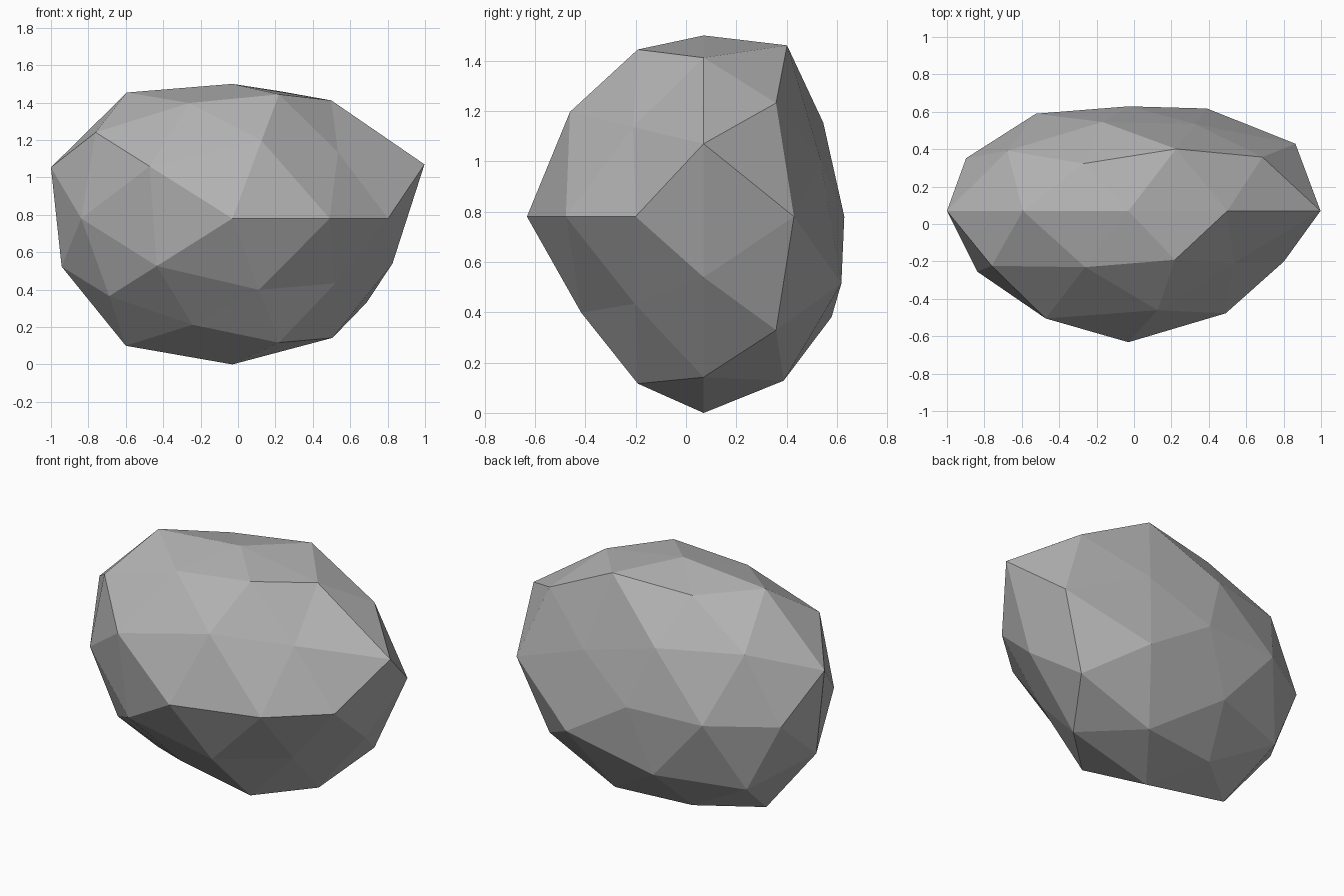
import bpy
import bmesh
import math
from mathutils import Matrix, Vector

# Remove the default cube only
default_cube = bpy.data.objects.get("Cube")
if default_cube:
    bpy.data.objects.remove(default_cube, do_unlink=True)


def make_material(name, colour):
    material = bpy.data.materials.new(name)
    material.use_nodes = True
    material.diffuse_color = colour
    material.node_tree.nodes["Principled BSDF"].inputs["Base Color"].default_value = colour
    return material


# Overall proportions of the boulder and the heart of the stone
proportions = Vector((1.0, 0.65, 0.867))
heart = Vector((-0.03, 0.07, 0.78))

# Bulge of the stone in percent, ring by ring from front to back,
# each ring counted by angle from +x towards the top
bulge_rings = [
    [108],
    [99, 96, 104, 95, 88],
    [82, 88, 95, 81, 80],
    [93, 90, 101, 91, 90],
    [108, 90, 83, 96, 102, 96, 97, 90, 91, 90],
    [99, 87, 97, 89, 99],
    [105, 97, 94, 97, 93],
    [84, 86, 94, 92, 99],
    [86],
]


def ring_angle(vert):
    return (math.atan2(vert.co.z, vert.co.x) + 0.01) % math.tau


# Faceted ball with its poles facing front and back
bm = bmesh.new()
bmesh.ops.create_icosphere(bm, subdivisions=2, radius=1.0)
bmesh.ops.rotate(bm, verts=bm.verts, cent=(0, 0, 0),
                 matrix=Matrix.Rotation(math.pi / 2, 3, "X"))

# Group the corners into rings by depth
rings = {}
for vert in bm.verts:
    vert.co.normalize()
    rings.setdefault(round(vert.co.y, 2), []).append(vert)

# Push every corner in or out along its own direction
for depth, bulges in zip(sorted(rings), bulge_rings):
    for vert, bulge in zip(sorted(rings[depth], key=ring_angle), bulges):
        vert.co = heart + vert.co * proportions * (bulge / 100)

bmesh.ops.recalc_face_normals(bm, faces=bm.faces)
mesh = bpy.data.meshes.new("boulder")
bm.to_mesh(mesh)
bm.free()

# Flat shaded grey stone
mesh.shade_flat()
mesh.materials.append(make_material("stone_grey", (0.45, 0.45, 0.45, 1.0)))
boulder = bpy.data.objects.new("boulder", mesh)
bpy.context.scene.collection.objects.link(boulder)
